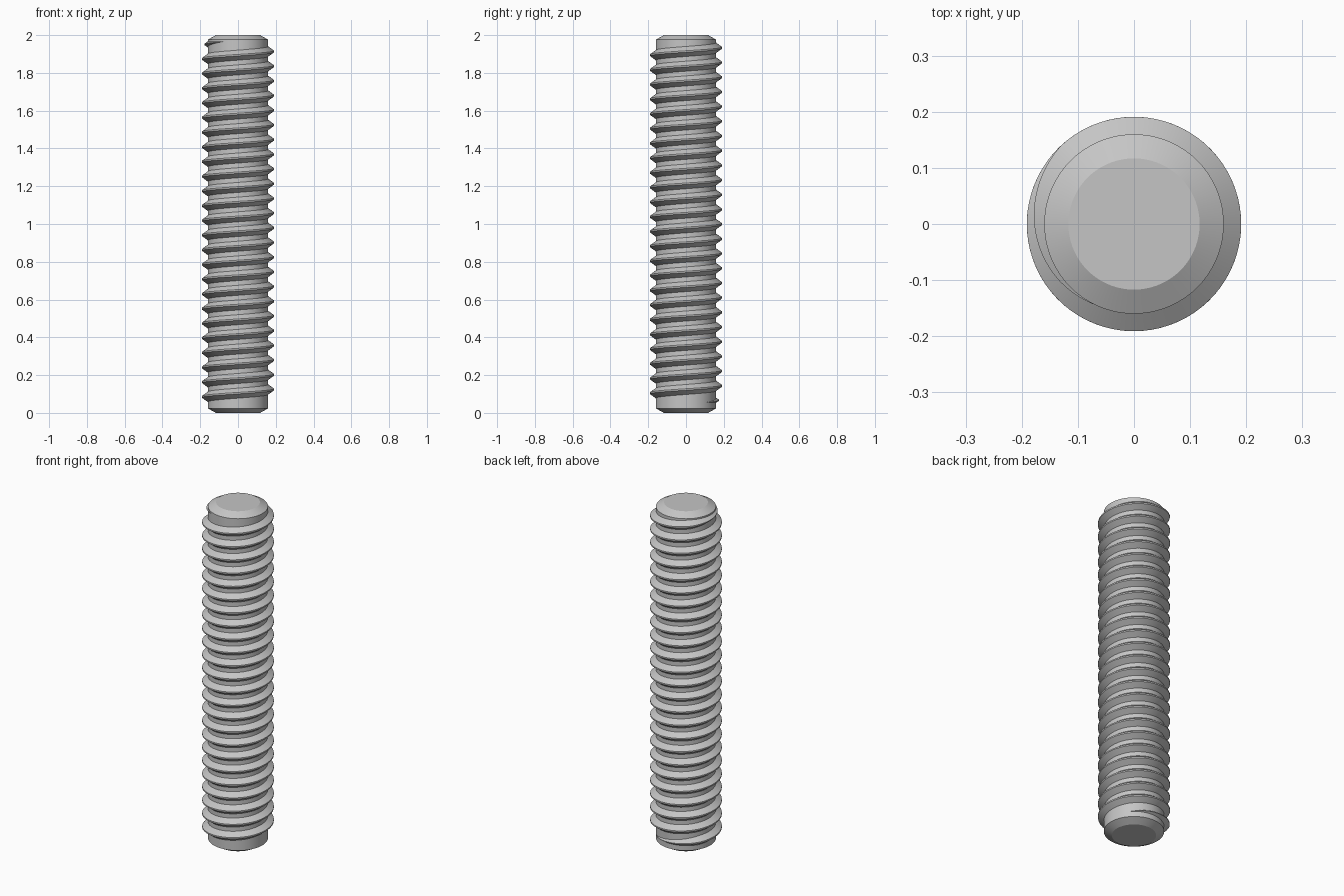
import bpy, bmesh, math

cube = bpy.data.objects.get("Cube")
if cube:
    bpy.data.objects.remove(cube, do_unlink=True)

# Single steel colour
steel = bpy.data.materials.new("light_grey_steel")
steel.use_nodes = True
GREY = (0.56, 0.56, 0.56, 1)
steel.diffuse_color = GREY
steel.node_tree.nodes["Principled BSDF"].inputs["Base Color"].default_value = GREY

CORE, CREST, FLAT = 0.16, 0.191, 0.117   # radii
CHAMFER = 0.024                          # height of the bevelled ends
PITCH, TURNS = 0.0778, 24
STEPS = 72                               # sections per turn


def finish(bm, name):
    bmesh.ops.recalc_face_normals(bm, faces=bm.faces)
    mesh = bpy.data.meshes.new(name)
    bm.to_mesh(mesh)
    bm.free()
    obj = bpy.data.objects.new(name, mesh)
    bpy.context.collection.objects.link(obj)
    mesh.materials.append(steel)
    bpy.ops.object.select_all(action="DESELECT")
    obj.select_set(True)
    bpy.context.view_layer.objects.active = obj
    bpy.ops.object.shade_smooth_by_angle(angle=math.radians(25))
    return obj


def polar(bm, r, a, z):
    return bm.verts.new((r * math.cos(a), r * math.sin(a), z))


def bridge(bm, a, b):
    for i in range(len(a)):
        j = (i + 1) % len(a)
        bm.faces.new((a[i], a[j], b[j], b[i]))


# Core rod with bevelled ends
bm = bmesh.new()
rings = []
for r, z in ((FLAT, 0), (CORE, CHAMFER), (CORE, 2 - CHAMFER), (FLAT, 2)):
    rings.append([polar(bm, r, math.tau * i / STEPS, z) for i in range(STEPS)])
for low, high in zip(rings, rings[1:]):
    bridge(bm, low, high)
bm.faces.new(rings[0])
bm.faces.new(rings[-1])
finish(bm, "core_rod")

# Helical thread, tapering into the core at both ends
bm = bmesh.new()
start = math.radians(40)
end = math.radians(243) + TURNS * math.tau
fade = math.radians(110)
count = round((end - start) / math.tau * STEPS)
sections = []
for i in range(count + 1):
    a = start + (end - start) * i / count
    z = 0.085 + PITCH * (a - math.pi) / math.tau
    grow = max(0.02, min(1, (a - start) / fade, (end - a) / fade))
    tip = CORE + (CREST - CORE) * grow
    base, top = 0.028 * grow, 0.004 * grow
    sections.append([polar(bm, r, a, z + dz) for r, dz in
                     ((CORE - 0.002, -base), (tip, -top), (tip, top), (CORE - 0.002, base))])
for low, high in zip(sections, sections[1:]):
    bridge(bm, low, high)
bm.faces.new(sections[0])
bm.faces.new(sections[-1])
finish(bm, "helical_thread")
